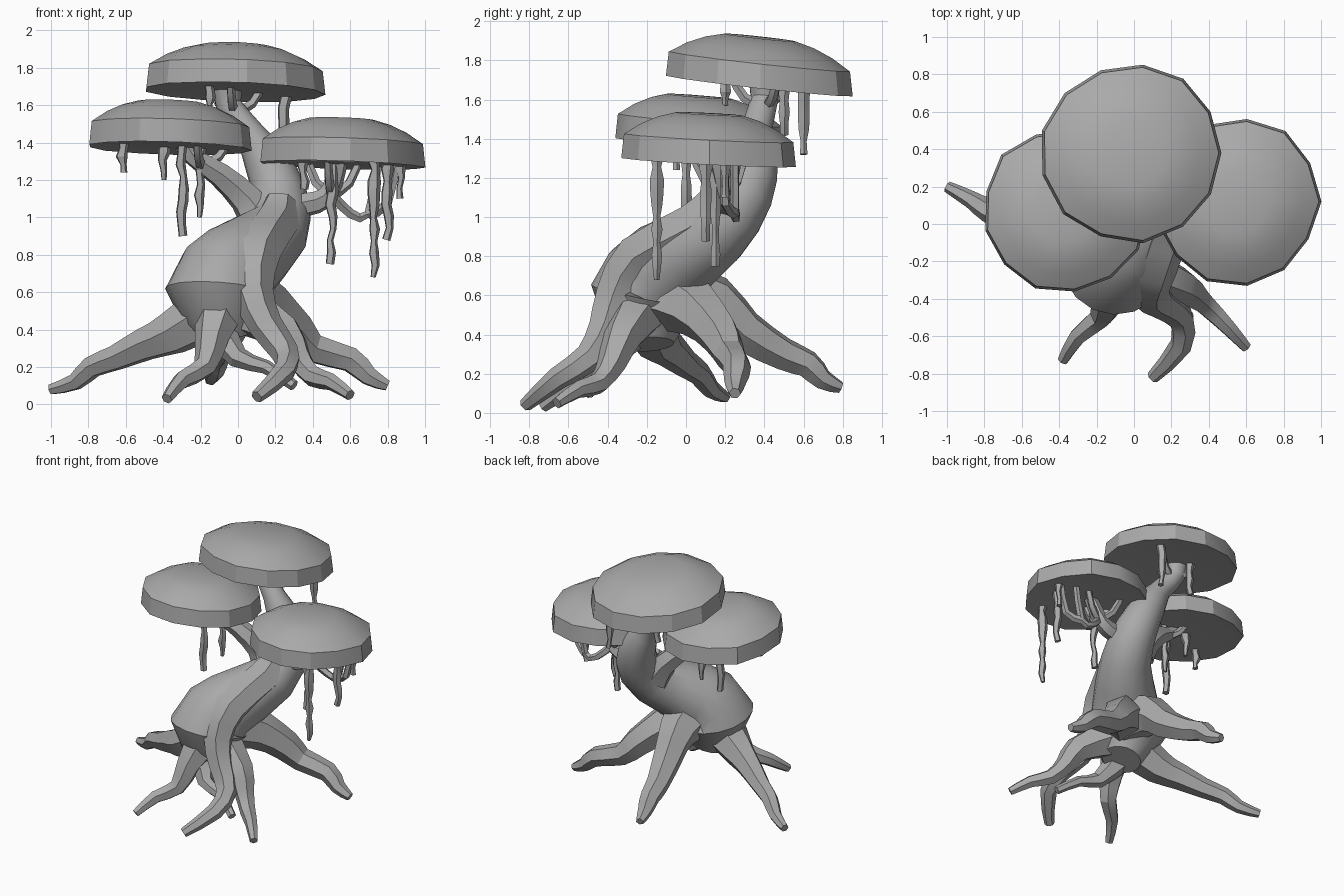
import bpy, bmesh, math, random
from mathutils import Vector
from mathutils.geometry import interpolate_bezier

random.seed(4)
if "Cube" in bpy.data.objects:
    bpy.data.objects.remove(bpy.data.objects["Cube"])

# One flat colour
shade = 0.4
colour = (shade, shade, shade, 1)
grey = bpy.data.materials.new("grey")
grey.use_nodes = True
grey.diffuse_color = colour
grey.node_tree.nodes["Principled BSDF"].inputs["Base Color"].default_value = colour
parts = []


def skin(name, rings):
    """Join rings of points into one closed surface."""
    bm = bmesh.new()
    loops = [[bm.verts.new(point) for point in ring] for ring in rings]
    for lower, upper in zip(loops, loops[1:]):
        for i in range(len(lower)):
            bm.faces.new((lower[i - 1], lower[i], upper[i], upper[i - 1]))
    bm.faces.new(loops[0])
    bm.faces.new(loops[-1])
    bmesh.ops.recalc_face_normals(bm, faces=bm.faces)
    mesh = bpy.data.meshes.new(name)
    bm.to_mesh(mesh)
    bm.free()
    mesh.materials.append(grey)
    obj = bpy.data.objects.new(name, mesh)
    bpy.context.collection.objects.link(obj)
    parts.append(obj)


def circle(sides):
    return [math.tau * i / sides for i in range(sides)]


def blend(*radii):
    """Radius along a limb, blended between evenly spaced values."""
    def radius(t):
        place = t * (len(radii) - 1)
        k = min(int(place), len(radii) - 2)
        return radii[k] + (radii[k + 1] - radii[k]) * (place - k)
    return radius


def tube(name, path, radius, sides=6):
    """Sweep a polygon along a path; radius is a function of progress."""
    last = len(path) - 1
    normal = previous = None
    rings = []
    for k, point in enumerate(path):
        tangent = (path[min(k + 1, last)] - path[max(k - 1, 0)]).normalized()
        if previous is None:
            normal = tangent.orthogonal().normalized()
        else:
            normal = previous.rotation_difference(tangent) @ normal
        previous = tangent
        side = tangent.cross(normal)
        size = radius(k / last)
        rings.append([point + size * (math.cos(a) * normal + math.sin(a) * side)
                      for a in circle(sides)])
    skin(name, rings)


def limb(name, points, radius, sides=6, steps=3):
    """Tube through a few points, joined by a smooth curve."""
    knots = [Vector(p) for p in points]
    ends = [knots[0], *knots, knots[-1]]
    path = [knots[0]]
    for before, start, stop, after in zip(ends, ends[1:], ends[2:], ends[3:]):
        path += interpolate_bezier(start, start + (stop - before) / 6,
                                   stop - (after - start) / 6, stop, steps)[1:]
    tube(name, path, radius, sides)


def root(name, thick, *points):
    limb(name, points, blend(thick, thick * 0.65, thick * 0.45, thick * 0.35, 0.03))


def canopy(name, centre, size, tilt):
    """Cap with a flat underside, upright rim and low dome."""
    height, rim, sides = 0.26, 0.48, 13
    wobble = [random.uniform(0.97, 1.03) for _ in range(sides)]
    profile = [(0.9, 0.02), (1, 0)]
    for r in (1, 0.8, 0.6, 0.4):
        profile.append((r * 0.97, rim + (1 - rim) * (1 - r ** 2.5)))
    rings = []
    for r, h in profile:
        ring = []
        for a, w in zip(circle(sides), wobble):
            x, y = r * size * w * math.cos(a), r * size * w * math.sin(a)
            ring.append(centre + Vector((x, y, h * height - 0.03 * x - tilt * y)))
        rings.append(ring)
    skin(name, rings)


def vine(name, top, length):
    """Lumpy hanging strand."""
    count = max(4, round(length * 16))
    path = [top - Vector((random.uniform(-1, 1) / 100, 0, length * k / count))
            for k in range(count + 1)]
    tube(name, path, lambda t: (0.035 - 0.014 * t) * random.uniform(0.65, 1.2), 5)


def twig(name, points):
    limb(name, points, blend(0.03, 0.022), 5)


# Trunk, with a ridge that runs down it into the front root
limb("trunk", [(-.05, -.2, .35), (-.1, -.2, .6), (0, -.1, .75), (.2, .15, .92),
               (.22, .3, 1.12), (.15, .35, 1.3), (.06, .36, 1.45), (-.05, .4, 1.6),
               (-.05, .4, 1.75)],
     blend(.14, .29, .24, .18, .15, .12, .08, .07, .09), 16)
limb("front_root", [(.23, .15, 1.08), (.2, .05, .96), (.1, -.24, .8), (.08, -.36, .6),
                    (.15, -.42, .42), (.25, -.5, .28), (.25, -.65, .18), (.1, -.82, .04)],
     blend(.1, .13, .13, .11, .09, .075, .06, .035))

# Spreading roots
root("front_right_root", .14, (-.1, -.3, .5), (-.14, -.42, .35), (-.18, -.5, .2),
     (-.3, -.6, .13), (-.38, -.73, .03))
root("front_left_root", .14, (.05, -.25, .5), (.25, -.33, .38), (.32, -.38, .25),
     (.4, -.45, .15), (.5, -.55, .12), (.6, -.66, .05))
root("right_root", .16, (-.15, -.2, .5), (-.35, -.15, .38), (-.5, -.08, .32),
     (-.65, 0, .25), (-.78, .07, .2), (-.87, .13, .12), (-1, .2, .08))
root("left_root", .19, (0, -.1, .6), (.15, .05, .53), (.3, .17, .4), (.4, .22, .3),
     (.6, .26, .24), (.7, .25, .15), (.8, .25, .1))
root("back_root", .19, (0, -.05, .6), (-.03, .15, .56), (-.05, .3, .42), (-.1, .5, .3),
     (-.12, .62, .25), (-.13, .7, .17), (-.15, .79, .13))
root("small_root", .1, (-.1, -.3, .4), (0, -.4, .25), (.15, -.43, .2), (.3, -.5, .1))

# Side branches
limb("right_branch", [(.12, .2, .98), (.04, .2, 1.1), (-.1, .15, 1.23), (-.25, .1, 1.33),
                      (-.3, .1, 1.42)], blend(.12, .09, .07, .05, .05))
limb("left_branch", [(.25, .2, 1.05), (.42, .2, 1.08), (.5, .2, 1.15), (.55, .15, 1.35)],
     blend(.07, .045))
twig("looped_twig", [(.5, .2, 1.12), (.6, .25, 1.02), (.7, .25, 1.02), (.75, .25, 1.3)])
twig("outer_twig", [(.7, .25, 1.02), (.8, .2, 1.07), (.85, .2, 1.3)])

# Canopies: centre, size, tilt, branch fork, then vines as x, y, length
crowns = {
    "top": ((-.01, .38, 1.67), .485, .11, (-.02, .4, 1.56),
            [(.25, .6, .35), (-.1, .5, .25), (-.15, .2, .1)]),
    "right": ((-.37, .07, 1.37), .44, .08, (-.2, .1, 1.28),
              [(-.3, 0, .47), (-.2, .1, .37), (-.4, .1, .17), (-.62, -.05, .13)]),
    "left": ((.55, .12, 1.28), .445, .05, (.5, .2, 1.12),
             [(.5, .15, .53), (.73, -.15, .6), (.8, .1, .4), (.87, .2, .18), (.35, .1, .13)]),
}
for place, (centre, size, tilt, fork, vines) in crowns.items():
    centre, fork = Vector(centre), Vector(fork)
    canopy(f"{place}_canopy", centre, size, tilt)
    rise = Vector((0, 0, centre.z + 0.05 - fork.z))
    for i, a in enumerate(circle(3)):
        out = Vector((math.cos(a + 0.4), math.sin(a + 0.4), 0)) * 0.17
        twig(f"{place}_twig_{i}", [fork, fork + out * 0.6 + rise * 0.3, fork + out + rise])
    for i, (x, y, length) in enumerate(vines):
        vine(f"{place}_vine_{i}", Vector((x, y, centre.z + 0.04)), length + 0.04)

# Smooth bark and domes, crisp rims
bpy.ops.object.select_all(action='DESELECT')
for obj in parts:
    obj.select_set(True)
bpy.context.view_layer.objects.active = parts[0]
bpy.ops.object.shade_smooth_by_angle(angle=math.radians(26))
